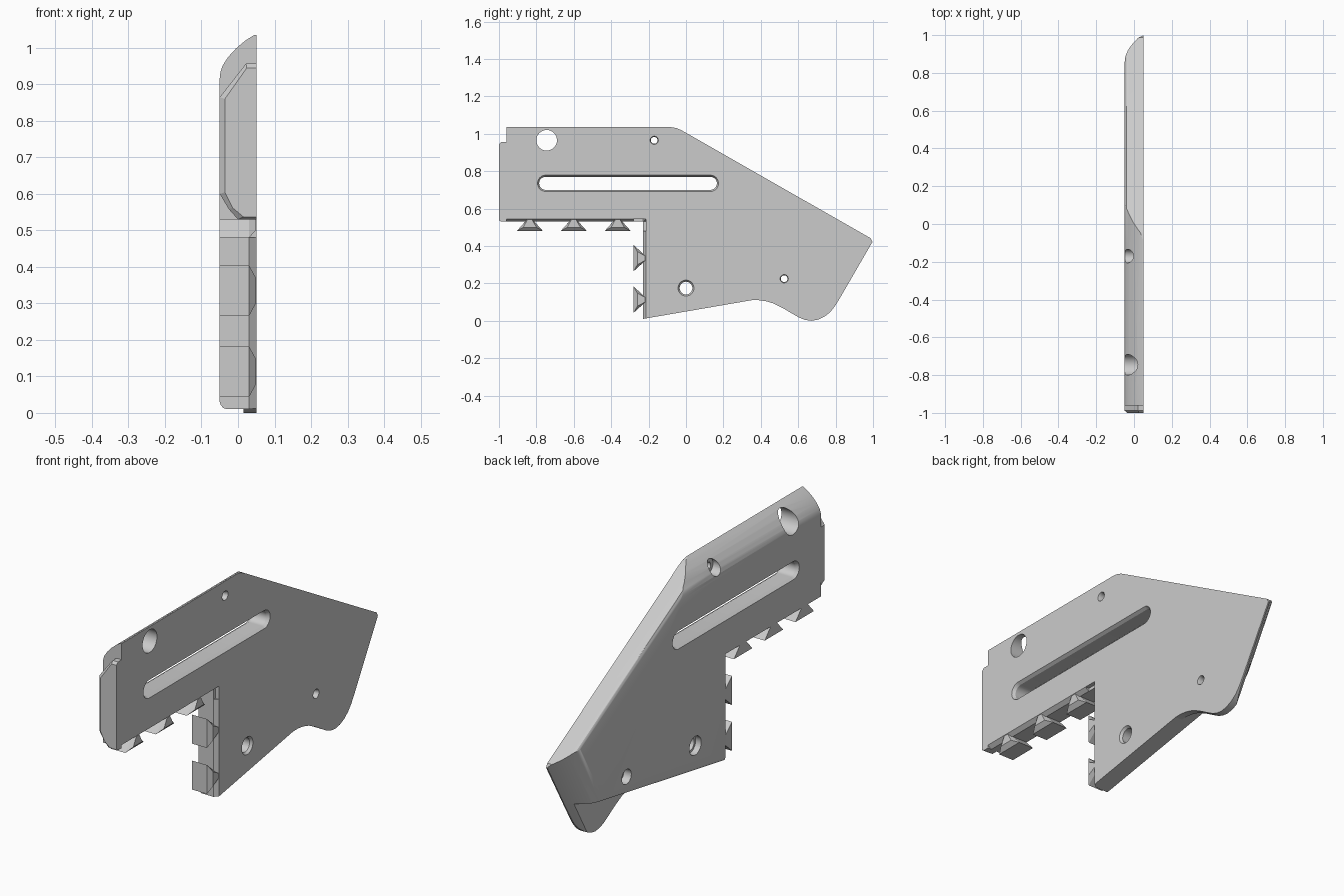
import bpy, bmesh, math
from mathutils import Vector

cube = bpy.data.objects.get("Cube")
if cube:
    bpy.data.objects.remove(cube, do_unlink=True)

gray = bpy.data.materials.new("plain gray")
gray.use_nodes = True
gray.diffuse_color = (0.6, 0.6, 0.6, 1)
gray.node_tree.nodes["Principled BSDF"].inputs["Base Color"].default_value = (0.6, 0.6, 0.6, 1)

LEFT, RIGHT = 0.05, -0.05   # the two plate faces along x


def loft(name, *rings):
    """Closed solid through rings with equal point counts."""
    bm = bmesh.new()
    loops = [[bm.verts.new(p) for p in ring] for ring in rings]
    n = len(loops[0])
    for a, b in zip(loops, loops[1:]):
        for i in range(n):
            j = (i + 1) % n
            bm.faces.new((a[i], a[j], b[j], b[i]))
    bm.faces.new(loops[0])
    bm.faces.new(loops[-1])
    bmesh.ops.recalc_face_normals(bm, faces=bm.faces[:])
    mesh = bpy.data.meshes.new(name)
    bm.to_mesh(mesh)
    bm.free()
    mesh.materials.append(gray)
    obj = bpy.data.objects.new(name, mesh)
    bpy.context.collection.objects.link(obj)
    return obj


def at_x(x, outline):
    return [(x, y, z) for y, z in outline]


def plate(name, outline, x0, x1):
    return loft(name, at_x(x0, outline), at_x(x1, outline))


def stadium(y0, y1, z, r, steps=16):
    """Round-ended slot outline; equal ends give a circle."""
    pts = []
    for centre, start in ((y1, -0.5), (y0, 0.5)):
        for i in range(steps + (y0 != y1)):
            a = math.pi * (start + i / steps)
            pts.append((centre + r * math.cos(a), z + r * math.sin(a)))
    return pts


def edge_cutter(start, end, profile, side):
    """Shape an edge; profile holds (x, depth) pairs, outside is right of travel."""
    d = (Vector(end) - Vector(start)).normalized()
    out = Vector((d.y, -d.x))
    x_far = side * 0.08
    ring = [(profile[0][0], -0.05)] + profile + [(x_far, profile[-1][1]), (x_far, -0.05)]

    def place(p):
        return [(x, p[0] - out.x * t, p[1] - out.y * t) for x, t in ring]
    return loft("edge_cutter", place(start), place(end))


def cut(obj, cutters):
    bpy.context.view_layer.objects.active = obj
    for c in cutters:
        mod = obj.modifiers.new("cut", 'BOOLEAN')
        mod.operation, mod.solver, mod.object = 'DIFFERENCE', 'EXACT', c
        bpy.ops.object.modifier_apply(modifier=mod.name)
        bpy.data.objects.remove(c, do_unlink=True)


def back_cutter():
    return edge_cutter((0.7, -0.095), (1.08, 0.57), back_round, -1)


# Edge rounding profiles
top_round = [(0.044, 0), (0.02, 0.015), (-0.005, 0.036), (-0.027, 0.06),
             (-0.042, 0.083), (-0.048, 0.1), (RIGHT, 0.118)]
back_round = [(x, t * 1.4) for x, t in top_round]
small_round = [(-0.032, 0), (-0.041, 0.004), (-0.047, 0.011), (RIGHT, 0.02)]
chamfer = [(0.03, 0), (LEFT, 0.015)]

# Main plate
front_heel, low_back, tip = (-0.23, 0.01), (0.868, 0.199), (1.0, 0.43)
body = plate("main_plate", [
    (-0.96, 0.53), (-0.23, 0.53), front_heel, low_back, (0.997, 0.422), (0.988, 0.441),
    (0, 1.005), (-0.025, 1.019), (-0.05, 1.03), (-0.08, 1.035), (-0.96, 1.035)], RIGHT, LEFT)

cutters = [
    edge_cutter((0.4, 1.035), (-1.1, 1.035), top_round, -1),
    back_cutter(),
    edge_cutter((1.1, 0.377), (0.02, 0.994), small_round, -1),
    edge_cutter((-0.3, -0.002), (0.9, 0.205), small_round, -1),
    edge_cutter((-1.1, 0.53), (-0.215, 0.53), chamfer, 1),
    edge_cutter((-0.23, 0.545), (-0.23, -0.1), chamfer, 1),
]

# Holes: y, z, radius, right-face radius and depth, left-face radius
for y, z, r, wide, depth, rim in (
        (-0.745, 0.965, 0.055, 0, 0, 0),
        (-0.17, 0.965, 0.018, 0.036, 0.05, 0.023),
        (0.0, 0.175, 0.034, 0.045, 0.03, 0.044),
        (0.525, 0.225, 0.018, 0.036, 0.04, 0.023)):
    def ring(x, radius):
        return at_x(x, stadium(y, y, z, radius))
    cutters.append(loft("hole_cutter", ring(-0.1, r), ring(0.1, r)))
    if wide:
        cutters.append(loft("bore_cutter", ring(-0.1, wide), ring(RIGHT + depth, wide)))
        cutters.append(loft("rim_cutter", ring(0.038, r), ring(0.052, rim)))

# Long slot with a widened rim on both faces
slot_y = (-0.75, 0.13, 0.735)
cutters.append(plate("slot_cutter", stadium(*slot_y, 0.035), -0.1, 0.1))
for side in (-1, 1):
    cutters.append(loft("slot_rim_cutter", at_x(side * 0.035, stadium(*slot_y, 0.035)),
                        at_x(side * 0.052, stadium(*slot_y, 0.045))))
cut(body, cutters)

# Thin lower lobe at the back
lobe = plate("lower_lobe", [
    (0.35, 0.11), (0.39, 0.11), (0.43, 0.104), (0.47, 0.092), (0.52, 0.067), (0.57, 0.037),
    (0.605, 0.017), (0.635, 0.005), (0.67, 0), (0.705, 0.006), (0.74, 0.022),
    (0.77, 0.045), (0.795, 0.076), (0.825, 0.125), low_back], 0.015, LEFT)
cut(lobe, [back_cutter()])

# Front tab with clipped corners
tab_outline = [(LEFT, 0.53), (0.0, 0.53), (-0.025, 0.558), (RIGHT, 0.6),
               (RIGHT, 0.865), (0.022, 0.957), (LEFT, 0.957)]
inner_tab = [(LEFT, 0.537), (0.015, 0.537), (-0.015, 0.562), (-0.036, 0.604),
             (-0.036, 0.86), (0.024, 0.945), (LEFT, 0.945)]
tab = loft("front_tab", *[[(x, y, z) for x, z in o] for y, o in
                          ((-0.96, tab_outline), (-0.988, tab_outline), (-1.0, inner_tab))])


# Dovetail teeth, tapered at the left end
def tooth(name, place):
    def section(x, root, wide, depth):
        return [place(x, s, d) for s, d in
                ((-root, -0.012), (root, -0.012), (wide, depth), (-wide, depth))]
    return loft(name, section(RIGHT, 0.014, 0.07, 0.05), section(0.03, 0.014, 0.07, 0.05),
                section(0.049, 0.012, 0.035, 0.03))


for i, y in enumerate((-0.835, -0.6, -0.365)):
    tooth(f"under_tooth_{i + 1}", lambda x, s, d: (x, y + s, 0.53 - d))
for i, z in enumerate((0.113, 0.335)):
    tooth(f"wall_tooth_{i + 1}", lambda x, s, d: (x, -0.23 - d, z + s))

# Smooth rounded edges, keep sharp ones crisp
bpy.ops.object.select_all(action='DESELECT')
for obj in (body, lobe):
    obj.select_set(True)
bpy.context.view_layer.objects.active = body
bpy.ops.object.shade_smooth_by_angle(angle=math.radians(25))
